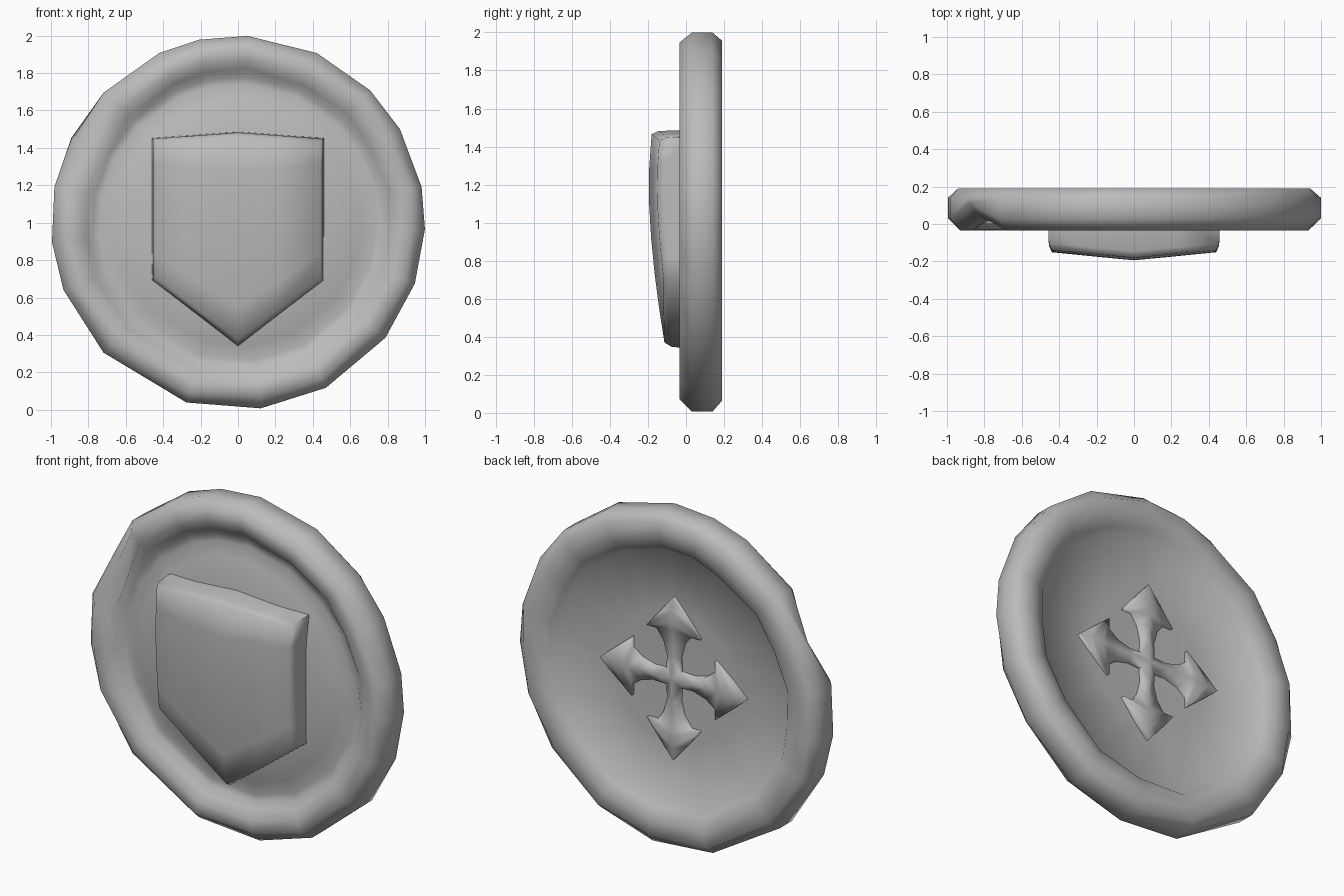
import bpy, bmesh, math

if "Cube" in bpy.data.objects:
    bpy.data.objects.remove(bpy.data.objects["Cube"], do_unlink=True)

grey = bpy.data.materials.new("plain grey")
grey.use_nodes = True
grey.diffuse_color = (0.5, 0.5, 0.5, 1)
grey.node_tree.nodes["Principled BSDF"].inputs["Base Color"].default_value = (0.5, 0.5, 0.5, 1)


def finish(name, bm, angle):
    bmesh.ops.recalc_face_normals(bm, faces=bm.faces)
    mesh = bpy.data.meshes.new(name)
    bm.to_mesh(mesh)
    bm.free()
    mesh.materials.append(grey)
    obj = bpy.data.objects.new(name, mesh)
    bpy.context.collection.objects.link(obj)
    bpy.ops.object.select_all(action="DESELECT")
    obj.select_set(True)
    bpy.context.view_layer.objects.active = obj
    bpy.ops.object.shade_smooth_by_angle(angle=math.radians(angle))


def bridge(bm, a, b):
    for i in range(len(a)):
        j = (i + 1) % len(a)
        bm.faces.new((a[i], a[j], b[j], b[i]))


def fan(bm, ring, centre):
    for i in range(len(ring)):
        bm.faces.new((ring[i], ring[(i + 1) % len(ring)], centre))


# Disc: a lathed plate with a rolled rim and unevenly spaced sides
angles = [87, 65, 45, 30, 11, -2, -19, -38, -62, -83,
          -106, -136, -159, -174, -191, -207, -224, -245, -258]
profile = [(0.3, -0.02), (0.55, -0.01), (0.66, 0.02), (0.74, 0.04), (0.78, 0.035),
           (0.82, 0), (0.87, -0.03), (0.94, -0.035), (1, 0.03), (1, 0.14),
           (0.95, 0.19), (0.86, 0.19), (0.79, 0.16), (0.755, 0.12), (0.4, 0.1)]
bm = bmesh.new()
rings = []
for k, (r, y) in enumerate(profile):
    ring = []
    for i, deg in enumerate(angles):
        a = math.radians(deg)
        rr, yy = r, y
        if 5 <= k <= 13:
            rr += 0.008 * math.sin(3.1 * i + k * 0.2) * (r < 0.98)
        # dent in the front of the rim
        if deg == -207 and 6 <= k <= 8:
            rr, yy = rr - 0.01, yy + 0.08
        ring.append(bm.verts.new((rr * math.cos(a), yy, 1 + rr * math.sin(a))))
    rings.append(ring)
for a, b in zip(rings, rings[1:]):
    bridge(bm, a, b)
fan(bm, rings[0], bm.verts.new((0, -0.02, 1)))
fan(bm, rings[-1], bm.verts.new((0, 0.095, 1)))
finish("rimmed_disc", bm, 80)


# Shield: cushioned front with a centre ridge, rounded edge and straight sides
def shield_depth(x, z):
    return -0.195 + 0.1 * abs(x) + 0.085 * max(0, (1.15 - z) / 0.8) ** 1.6 + 0.2 * max(0, z - 1.2) ** 2


bm = bmesh.new()
columns = [-0.46, -0.23, 0, 0.23, 0.46]
n, rows = len(columns), 6


def shield_vert(i, j, scale, depth):
    x = columns[i]
    bottom, top = 0.34 + 0.765 * abs(x), 1.487 - 0.075 * abs(x)
    x, z = x * scale, 1 + (bottom + (top - bottom) * j / rows - 1) * scale
    return bm.verts.new((x, depth(x, z), z))


grid = [[shield_vert(i, j, 0.955, shield_depth) for j in range(rows + 1)] for i in range(n)]
for i in range(n - 1):
    for j in range(rows):
        bm.faces.new((grid[i][j], grid[i + 1][j], grid[i + 1][j + 1], grid[i][j + 1]))
border = ([(i, 0) for i in range(n)] + [(n - 1, j) for j in range(1, rows + 1)]
          + [(i, rows) for i in range(n - 2, -1, -1)] + [(0, j) for j in range(rows - 1, 0, -1)])
edge = [grid[i][j] for i, j in border]
shoulder = [shield_vert(i, j, 0.99, lambda x, z: shield_depth(x, z) + 0.035) for i, j in border]
base = [shield_vert(i, j, 1, lambda x, z: 0.03) for i, j in border]
bridge(bm, edge, shoulder)
bridge(bm, shoulder, base)
bm.faces.new(base)
finish("shield", bm, 75)

# Cross on the back: four barbed arms, each raised to a ridge down the middle
half_arm = [(0.045, 0.045), (0.042, 0.13), (0.065, 0.215), (0.11, 0.275), (0.175, 0.275),
            (0.09, 0.38), (0, 0.485)]
ridge = [(0, 0.14), (0.13, 0.135), (0.215, 0.13), (0.29, 0.135), (0.33, 0.14),
         (0.41, 0.135), (0.485, 0.125)]
bm = bmesh.new()


def arm_vert(a, x, z, y):
    return bm.verts.new((x * math.cos(a) + z * math.sin(a), y,
                         1 + z * math.cos(a) - x * math.sin(a)))


for quarter in range(4):
    a = quarter * math.pi / 2
    for side in (1, -1):
        low = [arm_vert(a, side * x, z, 0.09) for x, z in half_arm]
        rim = [arm_vert(a, side * x, z, 0.12) for x, z in half_arm]
        spine = [arm_vert(a, 0, z, y) for z, y in ridge]
        for k in range(len(half_arm) - 1):
            bm.faces.new((low[k], low[k + 1], rim[k + 1], rim[k]))
            bm.faces.new((rim[k], rim[k + 1], spine[k + 1], spine[k]))
bmesh.ops.remove_doubles(bm, verts=bm.verts, dist=0.002)
finish("barbed_cross", bm, 80)
